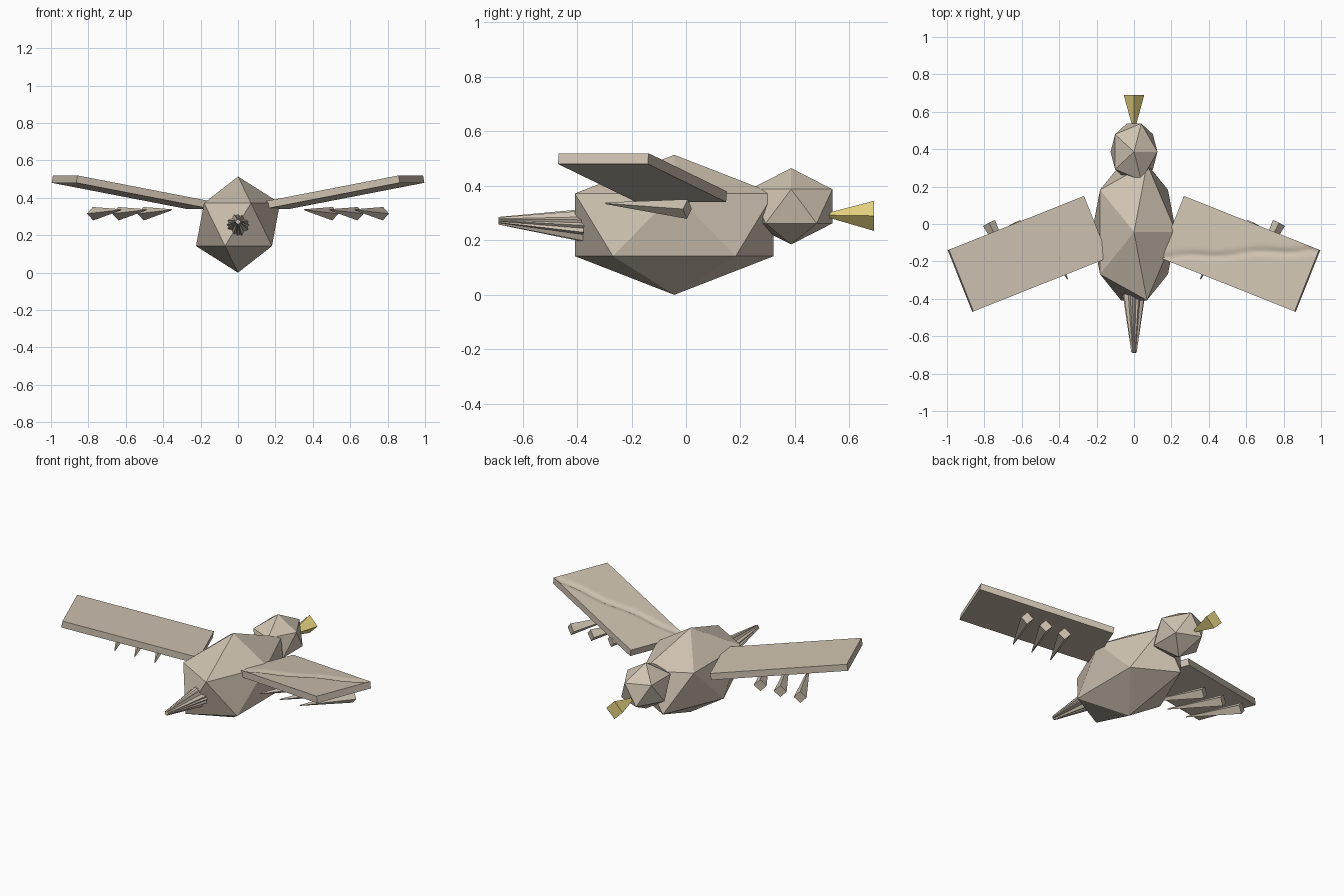
import bpy, bmesh, math, random
from mathutils import Vector, Matrix

if "Cube" in bpy.data.objects:
    bpy.data.objects.remove(bpy.data.objects["Cube"])

random.seed(3)

def material(name, rgb):
    m = bpy.data.materials.new(name)
    m.diffuse_color = (*rgb, 1)
    m.use_nodes = True
    m.node_tree.nodes["Principled BSDF"].inputs["Base Color"].default_value = m.diffuse_color
    return m

TAN = material("tan", (0.62, 0.54, 0.44))
YELLOW = material("yellow", (0.80, 0.66, 0.22))

def add_object(name, bm, mat):
    bmesh.ops.recalc_face_normals(bm, faces=bm.faces[:])
    me = bpy.data.meshes.new(name)
    bm.to_mesh(me)
    bm.free()
    me.materials.append(mat)
    ob = bpy.data.objects.new(name, me)
    bpy.context.collection.objects.link(ob)
    return ob

def ico(name, loc, radii):
    bm = bmesh.new()
    bmesh.ops.create_icosphere(bm, subdivisions=1, radius=1)
    bmesh.ops.transform(bm, verts=bm.verts[:],
                        matrix=Matrix.Translation(loc) @ Matrix.Diagonal((*radii, 1)))
    return add_object(name, bm, TAN)

def spike(name, base, tip, r1, r2, mat, spin=0):
    """Four-sided cone from a base point to a tip point."""
    base, tip = Vector(base), Vector(tip)
    axis = tip - base
    bm = bmesh.new()
    bmesh.ops.create_cone(bm, cap_ends=True, segments=4, radius1=r1, radius2=r2,
                          depth=axis.length)
    # local frame: z along the axis, x sideways
    z = axis.normalized()
    x = Vector((0, 0, 1)).cross(z).normalized()
    rot = Matrix((x, z.cross(x), z)).transposed().to_4x4()
    # cone corners are turned so that spin=0 gives an upright diamond
    corner = next(v.co for v in bm.verts if v.co.z < 0)
    start = math.atan2(corner.y, corner.x)
    bmesh.ops.transform(bm, verts=bm.verts[:], matrix=Matrix.Translation((base + tip) / 2)
                        @ rot @ Matrix.Rotation(math.radians(spin) - start, 4, 'Z'))
    return add_object(name, bm, mat)

def wing(name, side, creased):
    """Swept, raised plank; one of the two has a worn diagonal crease on top."""
    L, W, T = 0.79, 0.355, 0.04
    bm = bmesh.new()
    bmesh.ops.create_cube(bm, size=1, matrix=Matrix.Diagonal((L, W, T, 1)))
    if creased:
        top = max(bm.faces, key=lambda f: f.calc_center_median().z)
        bmesh.ops.subdivide_edges(bm, edges=top.edges[:], cuts=31, use_grid_fill=True)
        diag = Vector((L, W)).normalized()
        for v in bm.verts:
            if v.co.z > T / 2 - 1e-4 and abs(v.co.y) < W / 2 - 1e-4 and abs(v.co.x) < L / 2 - 1e-4:
                off = v.co.x * diag.y - v.co.y * diag.x + 0.008 * math.sin(18 * v.co.x)
                v.co.z -= random.uniform(0.009, 0.012) * math.exp(-(off / 0.016) ** 2)
    place = (Matrix.Translation((0.566, -0.16, 0.43))
             @ Matrix.Rotation(math.radians(-21.7), 4, 'Z')
             @ Matrix.Rotation(math.radians(-10.2), 4, 'Y'))
    bmesh.ops.transform(bm, verts=bm.verts[:], matrix=place)
    for v in bm.verts:
        v.co.x *= side
    ob = add_object(name, bm, TAN)
    if creased:
        ob.data.shade_smooth()
        ob.data.set_sharp_from_angle(angle=math.radians(40))

# body and head
ico("body", (0, -0.043, 0.257), (0.251, 0.429, 0.257))
ico("head", (0, 0.386, 0.325), (0.14, 0.178, 0.14))

# beak, wide end outwards
spike("beak", (0, 0.69, 0.29), (0, 0.49, 0.293), 0.055, 0, YELLOW)

# tail feathers, overlapping
for i, spin in enumerate((0, 20, -25)):
    spike(f"tail_feather_{i + 1}", (0, -0.375, 0.255), (0, -0.688, 0.272), 0.06, 0.014, TAN, spin)

# wings and the feathers below them
for side, label in ((1, "right"), (-1, "left")):
    wing(f"{label}_wing", side, side == 1)
    for i in range(3):
        x = 0.505 + 0.135 * i
        spike(f"{label}_wing_feather_{i + 1}", (side * x, 0.005, 0.315),
              (side * (x - 0.15), -0.295, 0.336), 0.036, 0.003, TAN)
